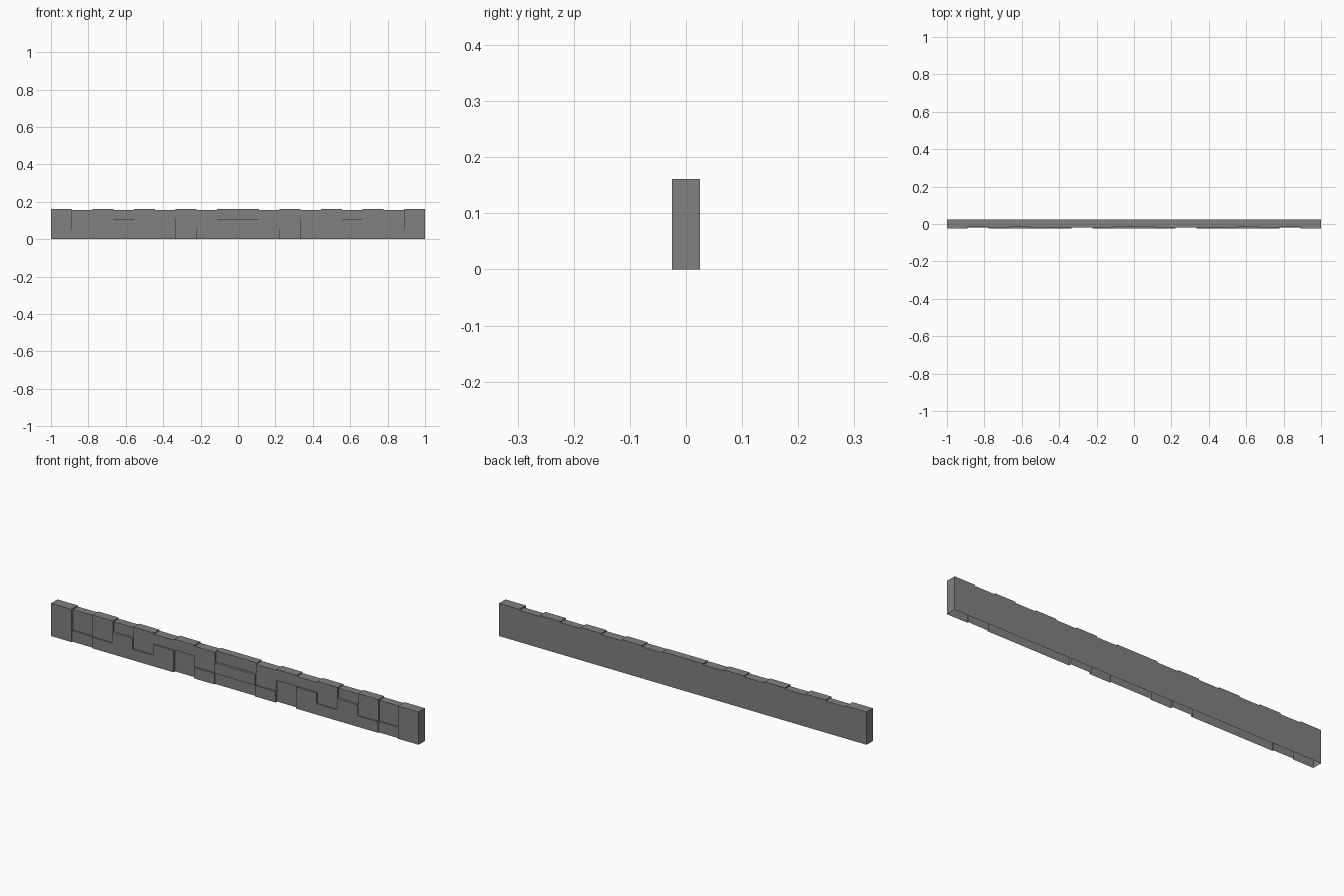
import bpy, bmesh, math

if "Cube" in bpy.data.objects:
    bpy.data.objects.remove(bpy.data.objects["Cube"])

# Grid planes: 18 stone columns, stepped front depths, three courses plus raised cap
X = [-1 + i / 9 for i in range(19)]
Y = [-0.025, -0.019, -0.013, 0.025]
Z = [0.0, 0.054, 0.107, 0.1555, 0.161]

# Front recess level (0 = proud) for left-half columns: bottom, middle, top course
half = ["000", "122", "011", "002", "011", "001", "221", "011", "102"]
recess = half + half[::-1]
# Columns whose top stands proud
raised_half = [1, 0, 1, 0, 1, 0, 1, 0, 1]
raised = raised_half + raised_half[::-1]


def solid(i, j, k):
    if not (0 <= i < 18 and 0 <= j < 3 and 0 <= k < 4):
        return False
    if k == 3 and not raised[i]:
        return False
    return j >= int(recess[i][min(k, 2)])


bm = bmesh.new()
cache = {}


def vert(p):
    if p not in cache:
        cache[p] = bm.verts.new((X[p[0]], Y[p[1]], Z[p[2]]))
    return cache[p]


# Emit only the exposed sides of each filled cell; the underside stays open
for i in range(18):
    for j in range(3):
        for k in range(4):
            if not solid(i, j, k):
                continue
            for axis in range(3):
                for s in (0, 1):
                    n = [i, j, k]
                    n[axis] += 2 * s - 1
                    if solid(*n) or n[2] < 0:
                        continue
                    u, v = (axis + 1) % 3, (axis + 2) % 3
                    quad = []
                    for du, dv in ((0, 0), (1, 0), (1, 1), (0, 1)):
                        p = [i, j, k]
                        p[axis] += s
                        p[u] += du
                        p[v] += dv
                        quad.append(vert(tuple(p)))
                    bm.faces.new(quad if s else quad[::-1])

# Merge coplanar cells into clean flat stones
bmesh.ops.dissolve_limit(bm, angle_limit=math.radians(1),
                         verts=bm.verts[:], edges=bm.edges[:])
bmesh.ops.triangulate(bm, faces=[f for f in bm.faces if len(f.verts) > 4])
mesh = bpy.data.meshes.new("stone_wall_strip")
bm.to_mesh(mesh)
bm.free()
wall = bpy.data.objects.new("stone_wall_strip", mesh)
bpy.context.collection.objects.link(wall)

# Dark grey stone
stone = bpy.data.materials.new("dark_stone")
stone.diffuse_color = (0.22, 0.22, 0.22, 1)
stone.use_nodes = True
stone.node_tree.nodes["Principled BSDF"].inputs["Base Color"].default_value = stone.diffuse_color
mesh.materials.append(stone)
